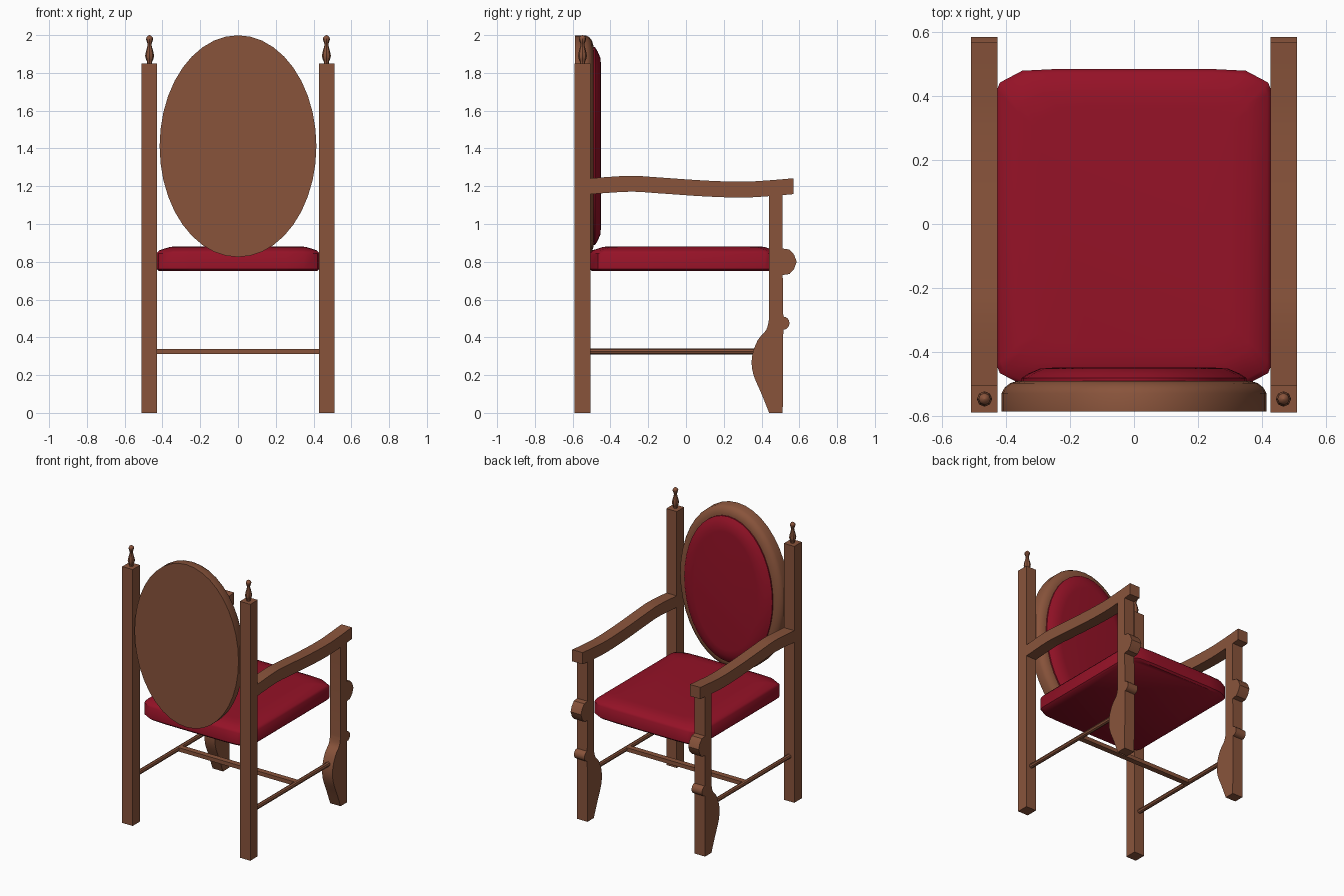
import bpy, bmesh, math
from mathutils import Vector

if "Cube" in bpy.data.objects:
    bpy.data.objects.remove(bpy.data.objects["Cube"])


def material(name, rgb):
    m = bpy.data.materials.new(name)
    m.diffuse_color = (*rgb, 1)
    m.use_nodes = True
    m.node_tree.nodes["Principled BSDF"].inputs["Base Color"].default_value = m.diffuse_color
    return m


wood = material("brown wood", (0.25, 0.088, 0.044))
red = material("red upholstery", (0.30, 0.006, 0.02))


def finish(name, bm, mat):
    bmesh.ops.recalc_face_normals(bm, faces=bm.faces)
    me = bpy.data.meshes.new(name)
    bm.to_mesh(me)
    bm.free()
    me.materials.append(mat)
    ob = bpy.data.objects.new(name, me)
    bpy.context.collection.objects.link(ob)
    bpy.ops.object.select_all(action='DESELECT')
    ob.select_set(True)
    bpy.context.view_layer.objects.active = ob
    bpy.ops.object.shade_smooth_by_angle(angle=math.radians(40))
    return ob


def loft(name, rings, mat):
    """Skin a list of equally long closed rings and cap both ends."""
    bm = bmesh.new()
    loops = [[bm.verts.new(p) for p in ring] for ring in rings]
    n = len(loops[0])
    for a, b in zip(loops, loops[1:]):
        for i in range(n):
            j = (i + 1) % n
            bm.faces.new((a[i], a[j], b[j], b[i]))
    bm.faces.new(loops[0])
    bm.faces.new(loops[-1])
    return finish(name, bm, mat)


def extrude_x(name, profile, x0, x1, mat):
    return loft(name, [[(x, y, z) for y, z in profile] for x in (x0, x1)], mat)


def box(name, x0, x1, y0, y1, z0, z1, mat):
    return extrude_x(name, [(y0, z0), (y1, z0), (y1, z1), (y0, z1)], x0, x1, mat)


def smooth_path(pts, steps=4):
    """Catmull-Rom curve through the points."""
    p = [Vector(q) for q in pts]
    p = [p[0]] + p + [p[-1]]
    out = []
    for a, b, c, d in zip(p, p[1:], p[2:], p[3:]):
        for k in range(steps):
            t = k / steps
            out.append(tuple(0.5 * (2 * b + (c - a) * t + (2 * a - 5 * b + 4 * c - d) * t * t
                                    + (3 * b - a - 3 * c + d) * t ** 3)))
    return out + [tuple(p[-1])]


# Shared side profiles (y, z)
leg_back = smooth_path([(0.44, 0), (0.40, 0.1), (0.355, 0.21), (0.35, 0.30),
                        (0.38, 0.385), (0.425, 0.44), (0.44, 0.50)])
bead = [(0.515 + 0.033 * math.sin(a), 0.475 - 0.035 * math.cos(a))
        for a in [math.pi * i / 8 for i in range(9)]]
knob = [(0.512, 0.73), (0.548, 0.735), (0.572, 0.762), (0.586, 0.80),
        (0.572, 0.838), (0.548, 0.865), (0.512, 0.87)]
leg_profile = [(0.512, 0)] + bead + knob + [(0.512, 1.165), (0.44, 1.165)] + leg_back[::-1]
arm_mid = smooth_path([(-0.507, 1.20), (-0.30, 1.213), (-0.15, 1.205), (0.10, 1.188),
                       (0.30, 1.182), (0.45, 1.19), (0.568, 1.20)])
arm_profile = [(y, z + 0.042) for y, z in arm_mid] + [(y, z - 0.042) for y, z in arm_mid[::-1]]
finial_profile = smooth_path([(0.014, 1.848), (0.014, 1.86), (0.024, 1.89), (0.012, 1.94),
                              (0.011, 1.955), (0.019, 1.978), (0.012, 1.993), (0.001, 2.0)], 2)

for s, side in ((-1, "left"), (1, "right")):
    x0, x1 = s * 0.428, s * 0.511
    # Square back post with turned finial
    box(side + " back_post", x0, x1, -0.59, -0.505, 0, 1.85, wood)
    loft(side + " finial", [[(s * 0.468 + r * math.cos(math.pi * i / 4),
                              -0.548 + r * math.sin(math.pi * i / 4), z) for i in range(8)]
                            for r, z in finial_profile], wood)
    # Shaped front leg, wavy arm and round side rail
    extrude_x(side + " front_leg", leg_profile, x0, x1, wood)
    extrude_x(side + " arm", arm_profile, x0, x1, wood)
    loft(side + " side_rail", [[(s * 0.47 + 0.016 * math.cos(math.pi * i / 4), y,
                                 0.325 + 0.016 * math.sin(math.pi * i / 4)) for i in range(8)]
                               for y in (-0.51, 0.38)], wood)

# Cross rail joining the side rails
box("cross_rail", -0.47, 0.47, -0.02, 0.02, 0.311, 0.339, wood)


# Oval back frame and padded oval
def oval(y, rx, rz, n=40):
    return [(rx * math.cos(2 * math.pi * i / n), y, 1.412 + rz * math.sin(2 * math.pi * i / n))
            for i in range(n)]


loft("back_frame", [oval(y, 0.415 - d, 0.587 - d) for y, d in
                    ((-0.587, 0), (-0.53, 0), (-0.512, 0.01), (-0.498, 0.028),
                     (-0.491, 0.052), (-0.491, 0.09))], wood)
loft("back_cushion", [oval(y, 0.415 - d, 0.587 - d) for y, d in
                      ((-0.50, 0.063), (-0.482, 0.063), (-0.468, 0.085),
                       (-0.453, 0.12), (-0.45, 0.16))], red)


# Seat cushion with eased corners and crowned top
def seat_ring(z, d):
    q = [(0.43, 0.43), (0.42, 0.455), (0.35, 0.492), (0.25, 0.497)]
    k = [((x - d), (y - d)) for x, y in q]
    pts = k + [(-x, y) for x, y in k[::-1]] + [(-x, -y) for x, y in k] + [(x, -y) for x, y in k[::-1]]
    return [(x, y - 0.012, z) for x, y in pts]


loft("seat", [seat_ring(z, d) for z, d in
              ((0.75, 0.012), (0.762, 0), (0.845, 0), (0.86, 0.012), (0.879, 0.07), (0.882, 0.12))], red)
